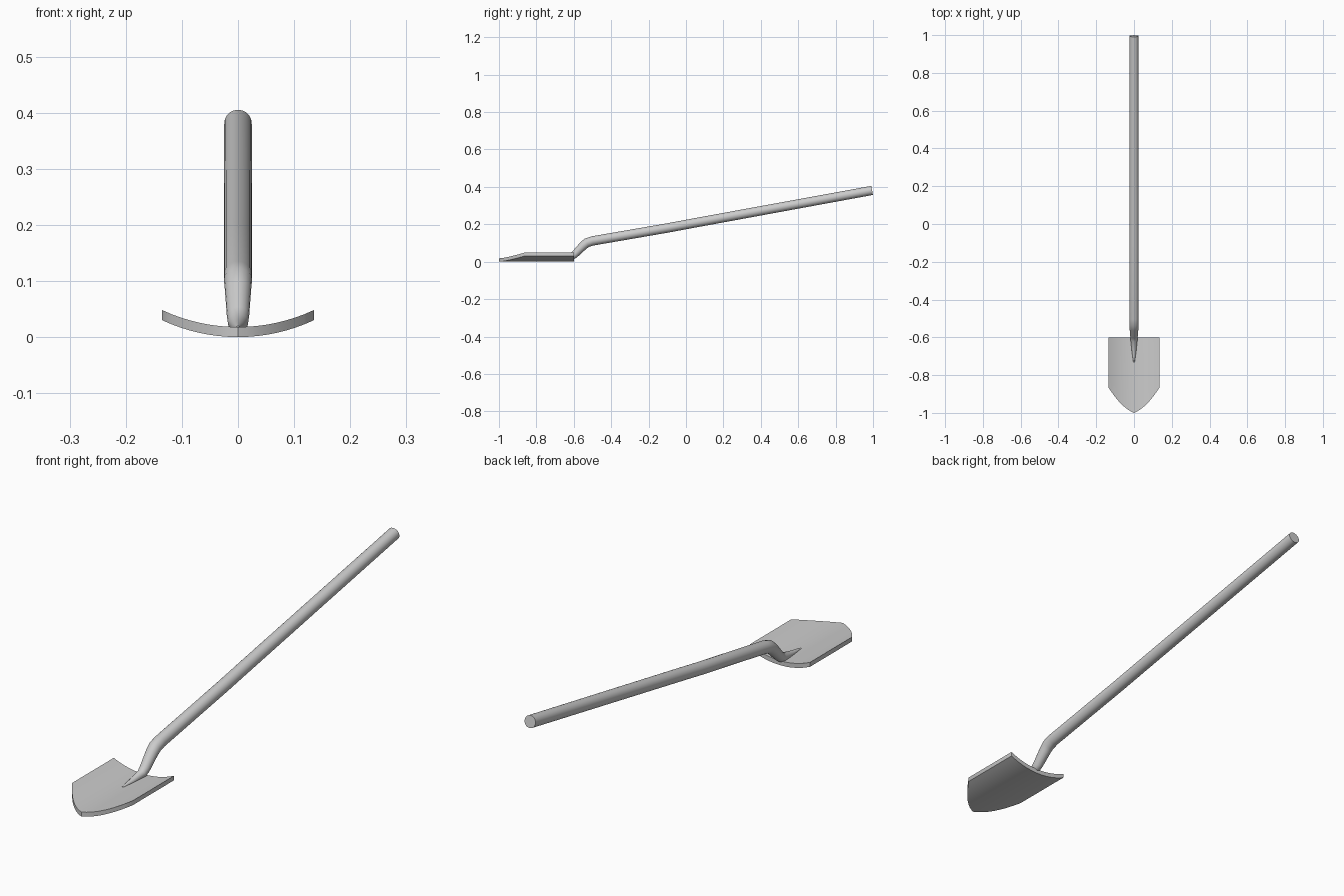
import bpy, bmesh
from math import sin, cos, pi, sqrt
from mathutils import Vector

if "Cube" in bpy.data.objects:
    bpy.data.objects.remove(bpy.data.objects["Cube"])


def finish(bm, name, angle):
    bmesh.ops.recalc_face_normals(bm, faces=bm.faces)
    me = bpy.data.meshes.new(name)
    bm.to_mesh(me)
    bm.free()
    ob = bpy.data.objects.new(name, me)
    bpy.context.collection.objects.link(ob)
    bpy.ops.object.select_all(action='DESELECT')
    ob.select_set(True)
    bpy.context.view_layer.objects.active = ob
    bpy.ops.object.shade_smooth_by_angle(angle=angle)
    return ob


# Blade: dished plate with straight sides and a rounded, pointed tip
HALF, THICK, R, COLS = 0.135, 0.018, 0.319, 16
bm = bmesh.new()
columns = []
for i in range(COLS + 1):
    x = HALF * (2 * i / COLS - 1)
    t = abs(x) / HALF
    z = R - sqrt(R * R - x * x)
    tip = -1 + HALF * (0.4 * t + 0.6 * t * t)
    columns.append([bm.verts.new(p) for p in (
        (x, -0.6, z), (x, tip, z), (x, tip, z + THICK), (x, -0.6, z + THICK))])
for a, b in zip(columns, columns[1:]):
    for k in range(4):
        n = (k + 1) % 4
        bm.faces.new((a[k], a[n], b[n], b[k]))
bm.faces.new(columns[0])
bm.faces.new(columns[-1])
finish(bm, "blade", 0.6)

# Handle: round shaft swept along a cranked path, tapering into the blade
SIDES = 20
path = [  # y, z, radius
    (-0.735, 0.017, 0.003), (-0.68, 0.018, 0.011), (-0.615, 0.025, 0.018),
    (-0.595, 0.039, 0.020), (-0.55, 0.085, 0.0235), (-0.53, 0.101, 0.025),
    (-0.50, 0.111, 0.025), (-0.10, 0.180, 0.025), (0.05, 0.208, 0.025),
    (0.995, 0.381, 0.0245)]
pts = [Vector((0, y, z)) for y, z, r in path]
bm = bmesh.new()
rings = []
for i, p in enumerate(pts):
    before = (p - pts[i - 1]).normalized() if i else Vector()
    after = (pts[i + 1] - p).normalized() if i < len(pts) - 1 else Vector()
    d = (before + after).normalized()
    up = Vector((0, -d.z, d.y))
    r = path[i][2]
    rings.append([bm.verts.new(p + Vector((r * cos(a), 0, 0)) + up * r * sin(a))
                  for a in (2 * pi * k / SIDES for k in range(SIDES))])
for a, b in zip(rings, rings[1:]):
    for k in range(SIDES):
        n = (k + 1) % SIDES
        bm.faces.new((a[k], a[n], b[n], b[k]))
bm.faces.new(rings[0])
bm.faces.new(rings[-1])
for v in bm.verts:  # keep the buried socket from poking under the blade
    if v.co.y < -0.6:
        v.co.z = max(v.co.z, 0.006)
finish(bm, "handle", 0.9)
